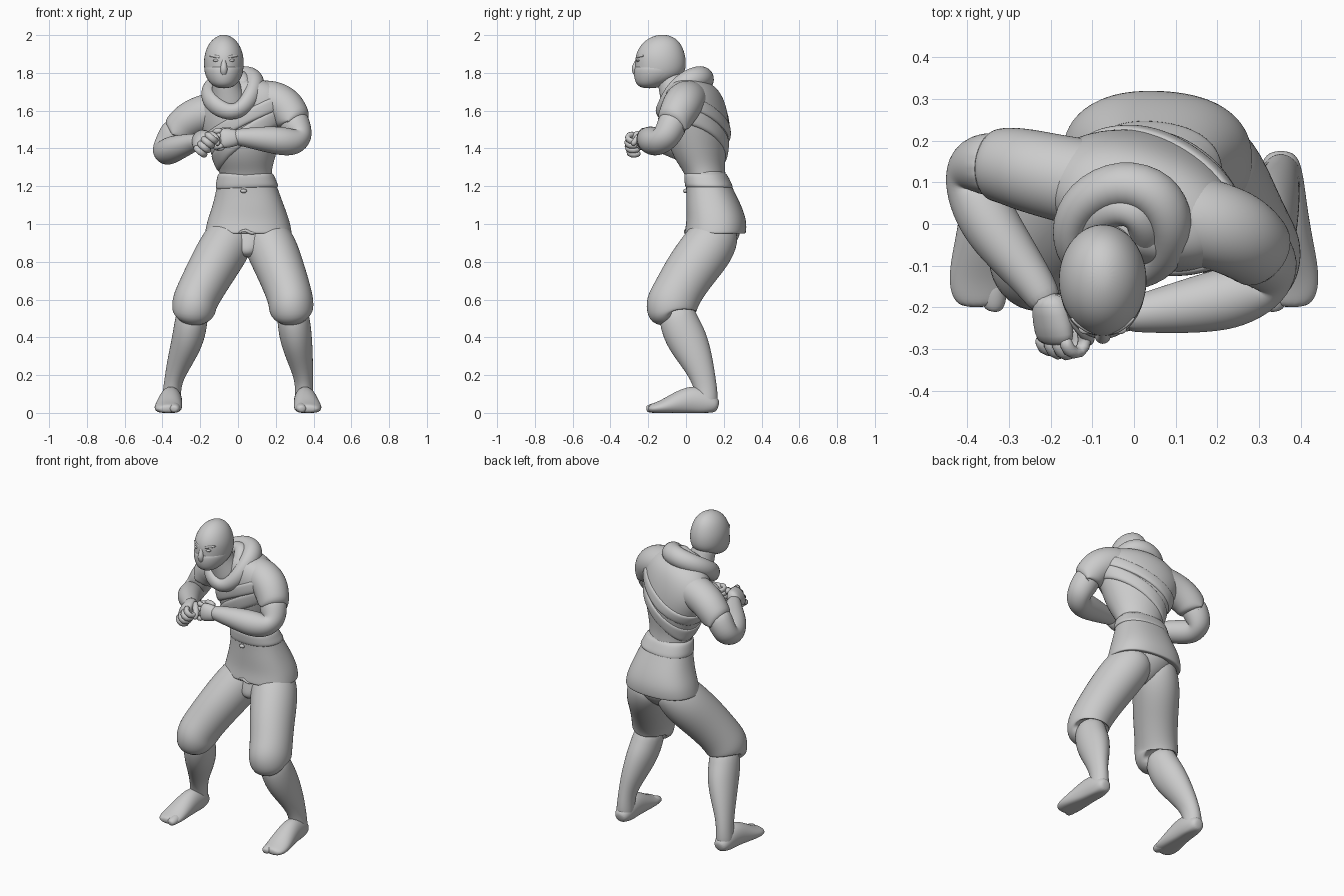
import bpy, bmesh, math
from mathutils import Vector as V

# ---------- helpers ----------
def skin(bm, rings, closed=False, cap=True):
    vs = [[bm.verts.new((p[0], p[1], max(p[2], 0))) for p in r] for r in rings]
    n, m = len(vs[0]), len(vs)
    for i in range(m if closed else m - 1):
        a, b = vs[i], vs[(i + 1) % m]
        for j in range(n):
            bm.faces.new((a[j], a[(j + 1) % n], b[(j + 1) % n], b[j]))
    if cap and not closed:
        bm.faces.new(vs[0])
        bm.faces.new(vs[-1])

def tube(bm, pts, ref=(1, 0, 0), closed=False, n=16):
    # pts: x, y, z, radius along ref, [radius across]
    P = [V(p[:3]) for p in pts]
    u0, rings, m = V(ref), [], len(P)
    for i, p in enumerate(P):
        a = P[(i - 1) % m] if closed or i else p
        b = P[(i + 1) % m] if closed or i < m - 1 else p
        t = (b - a).normalized()
        u = (u0 - t * u0.dot(t)).normalized()
        if not closed:
            u0 = u
        w = t.cross(u)
        ra, rb = pts[i][3] * 1.02, pts[i][-1] * 1.02
        rings.append([p + u * ra * math.cos(k * math.tau / n) + w * rb * math.sin(k * math.tau / n)
                      for k in range(n)])
    skin(bm, rings, closed)

def section_point(s, a, off=0.0, e=1.0):
    # s: z, centre x, centre y, half width, half depth, yaw degrees, side slope; e < 1 is boxier
    z, cx, cy, rx, ry, yaw, sl = s
    lx = (rx + off) * math.copysign(abs(math.cos(a)) ** e, math.cos(a))
    ly = (ry + off) * math.copysign(abs(math.sin(a)) ** e, math.sin(a))
    c, d = math.cos(math.radians(yaw)), math.sin(math.radians(yaw))
    return V((cx + lx * c - ly * d, cy + lx * d + ly * c, z + sl * lx))

def stack(bm, secs, off=0.0, n=20, e=1.0):
    skin(bm, [[section_point(s, k * math.tau / n, off, e) for k in range(n)] for s in secs])

def blob(bm, c, r):
    g = bmesh.ops.create_uvsphere(bm, u_segments=12, v_segments=8, radius=1)
    for v in g['verts']:
        v.co = V((c[0] + v.co.x * r[0], c[1] + v.co.y * r[1], c[2] + v.co.z * r[2]))

def part(name, build, levels=2):
    bm = bmesh.new()
    build(bm)
    bmesh.ops.recalc_face_normals(bm, faces=bm.faces)
    for f in bm.faces:
        f.smooth = True
    me = bpy.data.meshes.new(name)
    bm.to_mesh(me)
    bm.free()
    ob = bpy.data.objects.new(name, me)
    bpy.context.collection.objects.link(ob)
    ob.modifiers.new("Smooth", 'SUBSURF').levels = levels
    ob.modifiers[0].render_levels = levels

# ---------- head, mask, neck ----------
HX = -0.075
head = [(z, HX, y, rx, ry, 0, 0) for z, y, rx, ry in (
    (2.002, -.125, .015, .02), (1.988, -.126, .048, .066), (1.955, -.131, .082, .106),
    (1.90, -.136, .104, .133), (1.85, -.134, .108, .137), (1.80, -.138, .103, .134),
    (1.765, -.155, .088, .111), (1.737, -.18, .066, .073), (1.722, -.19, .03, .035))]
mask = [(z, HX, y, rx, ry, 0, 0) for z, y, rx, ry in (
    (1.838, -.145, .09, .11), (1.834, -.142, .106, .133), (1.80, -.145, .104, .134),
    (1.765, -.162, .089, .112), (1.735, -.186, .065, .075), (1.718, -.194, .03, .035))]
part("head", lambda bm: stack(bm, head))
part("mask", lambda bm: stack(bm, mask))
part("neck", lambda bm: tube(bm, [(-.075, -.09, 1.82, .07), (-.068, -.08, 1.75, .07),
                                  (-.055, -.055, 1.69, .085), (-.04, -.02, 1.60, .11)]))

def face(bm):
    tube(bm, [(HX, -.255, 1.882, .008), (HX, -.263, 1.85, .014), (HX, -.272, 1.826, .020),
              (HX, -.265, 1.80, .020), (HX, -.245, 1.78, .014)], n=10)
    for s in (-1, 1):
        blob(bm, (HX + s * .04, -.251, 1.866), (.019, .014, .008))
        tube(bm, [(HX + s * .012, -.262, 1.881, .006), (HX + s * .042, -.252, 1.888, .009),
                  (HX + s * .078, -.223, 1.891, .006)], (0, 0, 1), n=8)
part("face_features", face, 2)

# ---------- torso ----------
T = [(1.20, .047, .115, .135, .10, -10, 0), (1.27, .04, .10, .140, .108, -12, 0),
     (1.32, .036, .08, .155, .125, -15, .03), (1.39, .033, .065, .185, .148, -18, .06),
     (1.48, .03, .062, .220, .162, -20, .10), (1.57, .022, .055, .252, .160, -20, .12),
     (1.645, .018, .048, .255, .150, -20, .13), (1.705, .01, .045, .215, .130, -20, .14),
     (1.745, -.005, .04, .150, .10, -20, .14), (1.765, -.015, .025, .06, .05, -20, .1)]
part("shirt", lambda bm: stack(bm, T))

def on_torso(a, z, off):
    i = max(k for k in range(len(T) - 1) if T[k][0] <= z)
    f = (z - T[i][0]) / (T[i + 1][0] - T[i][0])
    return section_point([p + (q - p) * f for p, q in zip(T[i], T[i + 1])], a, off)

# diagonal wraps from the left shoulder to the opposite side of the waist
def wrap(mid, amp, w):
    def build(bm):
        rings = []
        for k in range(32):
            a = k * math.tau / 32
            z = mid + amp * math.cos(a)
            rings.append([on_torso(a, z + dz * w, o) for dz, o in
                          ((-1, -.025), (-.95, .005), (-.4, .009), (.4, .008), (.95, .004), (1, -.025))])
        skin(bm, rings, True)
    return build
part("upper_wrap", wrap(1.53, .09, .042))
part("lower_wrap", wrap(1.435, .115, .05))

# cowl rolled around the neck
cowl = [(-.05, -.125, 1.585, .045, .04), (-.135, -.10, 1.635, .052, .045), (-.165, -.02, 1.69, .052, .045),
        (-.125, .06, 1.737, .056, .055), (-.03, .105, 1.772, .060, .06), (.06, .075, 1.782, .06, .064),
        (.095, 0, 1.757, .06, .058), (.08, -.08, 1.68, .055, .048), (.02, -.12, 1.605, .045, .04)]
def cowl_build(bm):
    tube(bm, cowl, (0, 0, 1), True)
    # inner fold
    tube(bm, [(-.045 + (x + .045) * .58, -.03 + (y + .03) * .58, z - .004, .045, .05)
              for x, y, z, _, _ in cowl], (0, 0, 1), True)
part("cowl", cowl_build)

# ---------- tunic skirt, belt ----------
skirt = [(1.285, .04, .10, .125, .09, -8, 0), (1.28, .04, .10, .142, .105, -8, 0),
         (1.20, .047, .122, .160, .120, -6, 0), (1.10, .055, .147, .190, .147, -5, 0),
         (1.02, .055, .162, .220, .160, -3, 0), (.965, .055, .157, .231, .164, -2, 0),
         (.95, .055, .155, .232, .163, -2, 0), (.948, .055, .155, .222, .152, -2, 0),
         (.97, .055, .16, .15, .11, -3, 0)]
belt = [(1.272, .041, .102, .125, .09, -8, 0), (1.268, .041, .102, .148, .111, -8, 0),
        (1.23, .044, .113, .158, .119, -7, 0), (1.19, .048, .124, .170, .128, -6, .04),
        (1.183, .048, .126, .15, .105, -6, .04)]
part("tunic_skirt", lambda bm: stack(bm, skirt, e=.86))
part("belt", lambda bm: stack(bm, belt, off=.002, e=.86))
part("belt_button", lambda bm: blob(bm, (.03, -.004, 1.175), (.018, .012, .012)), 1)
part("skirt_front_fold", lambda bm: tube(bm, [(.0, .0, .955, .006), (.045, -.002, .972, .009),
                                              (.06, -.002, .95, .010), (.10, .002, .952, .006)], n=8), 1)

# ---------- legs ----------
part("trouser_seat", lambda bm: stack(bm, [
    (1.0, .055, .16, .17, .13, -3, 0), (.94, .055, .155, .18, .135, -3, 0), (.885, .052, .13, .12, .125, -3, 0),
    (.845, .05, .105, .075, .10, -3, 0), (.822, .05, .095, .03, .05, -3, 0)]))

def leg(side, s, hip, knee, calf):
    h, k, c = hip, knee, calf
    part(side + "_trouser_leg", lambda bm: tube(bm, [
        (h[0], .17, 1.0, .10, .10), (h[1], .158, .95, .126, .13), (h[2], .114, .87, .137, .144),
        (h[3], .02, .75, .128, .138), (k[0], -.045, .64, .121, .130), (k[1], -.075, .58, .120, .138),
        (k[1], -.080, .54, .117, .134), (k[1] + s * .002, -.077, .518, .106, .12),
        (k[1] + s * .002, -.070, .524, .07, .08)]))
    part(side + "_calf", lambda bm: tube(bm, [
        (k[1], -.06, .57, .08, .09), (c[0], -.035, .47, .088, .105), (c[1], .006, .385, .085, .110),
        (c[2], .057, .28, .068, .087), (c[3], .09, .19, .050, .066), (s * .350, .106, .12, .047, .06),
        (s * .352, .11, .06, .052, .06), (s * .352, .11, .02, .045, .05)]))
    def foot(bm):
        tube(bm, [(s * .352, .172, .035, .025, .025), (s * .352, .155, .04, .045, .042),
                  (s * .352, .10, .055, .056, .075), (s * .356, .03, .066, .06, .082),
                  (s * .362, -.05, .048, .068, .062), (s * .37, -.12, .03, .074, .040),
                  (s * .370, -.17, .023, .070, .028), (s * .368, -.2, .02, .045, .02)])
        # big toe
        tube(bm, [(s * .342, -.11, .03, .03, .03), (s * .335, -.16, .026, .034, .03),
                  (s * .336, -.20, .022, .028, .022), (s * .338, -.210, .02, .012, .012)], n=10)
    part(side + "_foot", foot)

leg("left", 1, (.12, .135, .18, .228), (.268, .282), (.297, .308, .33, .347))
leg("right", -1, (-.01, -.025, -.075, -.145), (-.205, -.233), (-.25, -.266, -.306, -.338))

# ---------- arms ----------
part("left_sleeve", lambda bm: tube(bm, [
    (.04, .03, 1.655, .10), (.13, .015, 1.658, .105), (.20, -.005, 1.652, .106), (.25, -.025, 1.622, .104),
    (.283, -.05, 1.575, .096), (.305, -.072, 1.525, .088), (.306, -.075, 1.517, .083),
    (.302, -.068, 1.53, .06)], (0, 1, 0)))
part("right_sleeve", lambda bm: tube(bm, [
    (-.04, .08, 1.60, .11), (-.13, .10, 1.592, .106), (-.20, .115, 1.578, .102), (-.26, .13, 1.548, .099),
    (-.30, .14, 1.512, .093), (-.335, .142, 1.47, .086), (-.34, .142, 1.463, .081),
    (-.33, .142, 1.475, .06)], (0, 1, 0)))
part("left_arm", lambda bm: tube(bm, [
    (.285, -.05, 1.58, .078), (.308, -.08, 1.51, .080), (.325, -.108, 1.455, .072), (.305, -.145, 1.432, .070),
    (.24, -.175, 1.437, .076), (.17, -.190, 1.447, .071), (.08, -.205, 1.455, .058), (.01, -.215, 1.46, .045),
    (-.03, -.22, 1.46, .038)], (-.3, .9, -.45)))
part("right_arm", lambda bm: tube(bm, [
    (-.31, .14, 1.53, .076), (-.352, .145, 1.455, .077), (-.384, .138, 1.395, .070), (-.387, .095, 1.376, .068),
    (-.362, .03, 1.388, .072), (-.325, -.03, 1.403, .068), (-.27, -.10, 1.42, .056), (-.225, -.16, 1.435, .045),
    (-.205, -.20, 1.44, .038)], (.85, .4, -.3)))

# ---------- fists ----------
def fist(name, c, f, n, k):
    # f: wrist to knuckles, n: back of the hand, s: thumb side
    c, f, n = V(c), V(f).normalized(), V(n).normalized()
    s = n.cross(f).normalized()
    s = s if s.z > 0 else -s
    def q(a, b, d, *r):
        return (*(c + (f * a + n * b + s * d) * k), *[x * k for x in r])
    def build(bm):
        tube(bm, [q(-.06, 0, 0, .034, .03), q(-.02, 0, 0, .045, .031), q(.025, 0, 0, .05, .029),
                  q(.045, 0, 0, .042, .018)], s)
        for i in range(4):
            d = (i - 1.5) * .025
            e = .006 * (i % 3 > 0)
            tube(bm, [q(.025, .006, d, .013), q(.056 + e, .004, d, .016), q(.068 + e, -.025, d, .015),
                      q(.045, -.046, d, .015), q(.015, -.036, d, .013)], s, n=8)
        tube(bm, [q(-.03, -.01, .035, .018), q(.01, -.028, .05, .018), q(.04, -.05, .042, .015),
                  q(.056, -.056, .028, .010)], n, n=8)
    part(name, build, 1)

fist("left_fist", (-.05, -.228, 1.455), (-1, -.15, -.05), (.15, -1, .25), 1.1)
fist("right_fist", (-.195, -.235, 1.445), (.15, -.95, -.2), (-.75, -.25, .6), 1.25)
